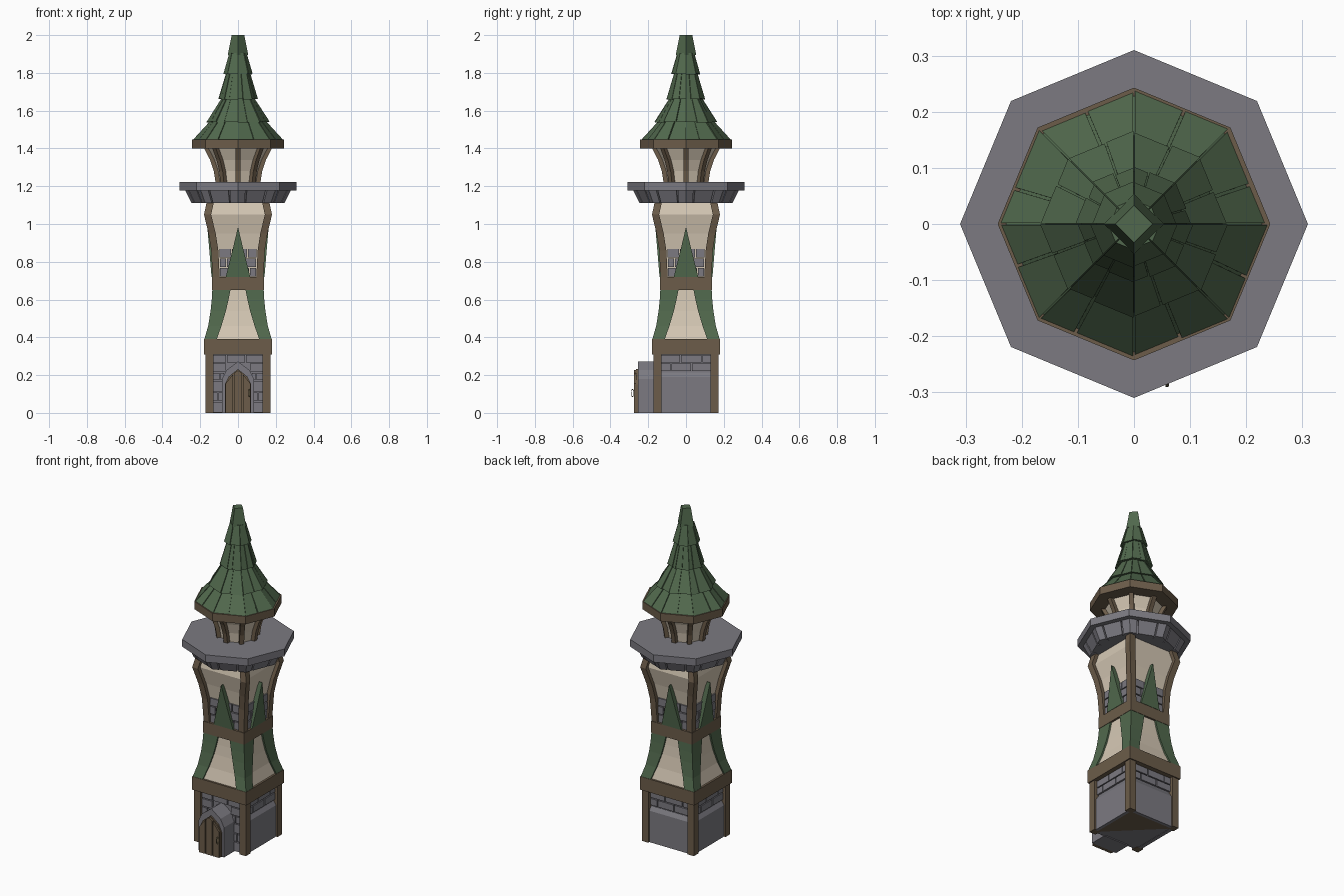
import bpy, bmesh, math, random
from mathutils import Matrix, Vector

if "Cube" in bpy.data.objects:
    bpy.data.objects.remove(bpy.data.objects["Cube"])

random.seed(4)


def material(name, rgb):
    m = bpy.data.materials.new(name)
    m.diffuse_color = (*rgb, 1)
    m.use_nodes = True
    m.node_tree.nodes["Principled BSDF"].inputs["Base Color"].default_value = m.diffuse_color
    return m


STONE = material("grey stone", (0.20, 0.195, 0.22))
PLASTER = material("cream plaster", (0.67, 0.58, 0.46))
TILE = material("green tile", (0.082, 0.14, 0.074))
WOOD = material("brown timber", (0.15, 0.108, 0.068))
METAL = material("dull brass", (0.20, 0.17, 0.09))

QUARTERS = [i * math.pi / 2 for i in range(4)]
EIGHTHS = [i * math.pi / 4 for i in range(8)]


def loft(name, solids, mat, angles=(0,)):
    """Skin each list of rings into a closed solid, repeated around z."""
    bm = bmesh.new()
    for a in angles:
        rot = Matrix.Rotation(a, 3, 'Z')
        for rings in solids:
            vs = [[bm.verts.new(rot @ Vector(p)) for p in r] for r in rings]
            n = len(rings[0])
            for lo, hi in zip(vs, vs[1:]):
                for i in range(n):
                    j = (i + 1) % n
                    bm.faces.new((lo[i], lo[j], hi[j], hi[i]))
            bm.faces.new(vs[0][::-1])
            bm.faces.new(vs[-1])
    bmesh.ops.recalc_face_normals(bm, faces=bm.faces)
    me = bpy.data.meshes.new(name)
    bm.to_mesh(me)
    bm.free()
    me.materials.append(mat)
    ob = bpy.data.objects.new(name, me)
    bpy.context.collection.objects.link(ob)
    return ob


def rect(x0, x1, y0, y1, z):
    return [(x0, y0, z), (x1, y0, z), (x1, y1, z), (x0, y1, z)]


def box(x0, x1, y0, y1, z0, z1):
    return [rect(x0, x1, y0, y1, z0), rect(x0, x1, y0, y1, z1)]


def square(h, z):
    return rect(-h, h, -h, h, z)


def ngon(r, z, n=8):
    return [(r * math.cos(2 * math.pi * i / n), r * math.sin(2 * math.pi * i / n), z) for i in range(n)]


def courses(rows, y0, y1, gap=0.006):
    """Bricks on a wall: each row is (z0, z1, x joints)."""
    return [box(a + gap / 2, b - gap / 2, y0, y1, z0 + gap / 2, z1 - gap / 2)
            for z0, z1, xs in rows for a, b in zip(xs, xs[1:])]


# ---- Square stone base
loft("base_core", [[square(0.145, 0.002), square(0.145, 0.32)]], STONE)
loft("base_floor", [[[(-.145, .145, z), (.145, -.145, z), (.145, .145, z)] for z in (0, 0.004)]], WOOD)
loft("base_apron", [[rect(-.135, .135, -.163, -.14, 0), rect(-.135, .135, -.163, -.14, .19),
                     rect(-.135, .135, -.148, -.14, .215)]], STONE, QUARTERS[1:])
loft("base_upper_bricks", [b for b in courses([
    (.22, .265, (-.132, -.08, .03, .132)), (.265, .31, (-.132, -.03, .085, .132))], -.156, -.14)],
    STONE, QUARTERS[1:])
side_rows = [(0, .06, (.07, .132)), (.06, .11, (.07, .105, .132)), (.11, .17, (.07, .132)),
             (.17, .215, (.07, .095, .132)), (.215, .265, (.06, .132))]
mirrored = [(z0, z1, tuple(-x for x in reversed(xs))) for z0, z1, xs in side_rows]
loft("base_front_bricks", courses(side_rows + mirrored + [(.265, .31, (-.132, -.06, .04, .132))],
                                  -.158, -.14), STONE)
loft("base_posts", [box(.13, .173, .13, .173, 0, .32)], WOOD, QUARTERS)
loft("lower_beam", [[square(.18, .31), square(.18, .39)]], WOOD)


# ---- Pointed door porch
def arch(w, spring, top, y):
    half = [(w, 0), (w, spring), (w * .72, spring + (top - spring) * .5)]
    pts = half + [(0, top)] + [(-x, z) for x, z in reversed(half)]
    return [(x, y, z) for x, z in pts]


loft("porch", [[arch(.085, .18, .272, y) for y in (-.255, -.15)]], STONE)
loft("door_back", [[arch(.07, .15, .232, y) for y in (-.264, -.25)]], WOOD)


def plank(x0, x1, h0, h1):
    return [[(x0, y, 0), (x1, y, 0), (x1, y, h1), (x0, y, h0)] for y in (-.276, -.26)]


loft("door_planks", [plank(-.066, -.026, .155, .205), plank(-.021, 0, .21, .226), plank(0, .021, .226, .21),
                     plank(.026, .066, .205, .155)], WOOD)
bpy.ops.mesh.primitive_torus_add(major_segments=10, minor_segments=4, major_radius=.02, minor_radius=.003,
                                 location=(.06, -.283, .105), rotation=(math.pi / 2, 0, math.pi / 2 - .2))
bpy.context.object.name = "door_handle"
bpy.context.object.data.materials.append(METAL)
bpy.context.object.scale = (.35, 1, 1)

# ---- Flared skirt: plaster panels between green tiled corners
skirt = [(.39, .178, .112), (.46, .158, .088), (.54, .145, .064), (.60, .139, .050), (.65, .136, .040)]
loft("skirt_panels", [[square(h - .01, z) for z, h, e in skirt]], PLASTER)
loft("skirt_corners", [[[(h, h, z), (e, h, z), (e, h - .02, z), (h - .02, h - .02, z), (h - .02, e, z), (h, e, z)]
                        for z, h, e in skirt]], TILE, QUARTERS)
loft("upper_beam", [[square(.138, .65), square(.138, .72)]], WOOD)

# ---- Upper storey with curved corner posts
storey = [(.72, .135), (.86, .142), (.95, .156), (1.05, .180), (1.115, .166)]
loft("storey_walls", [[square(h - .022, z) for z, h in storey]], PLASTER)
loft("storey_posts", [[rect(h - .038, h, h - .038, h, z) for z, h in storey]], WOOD, QUARTERS)
loft("storey_bricks", courses([
    (.72, .77, (-.097, -.02, .06, .097)), (.77, .82, (-.099, -.06, .03, .099)),
    (.82, .87, (-.101, -.035, .05, .101))], -.129, -.105), STONE, QUARTERS)
loft("storey_spikes", [[rect(-.065, .065, -.14, -.115, .72), rect(-.032, .032, -.151, -.12, .85),
                        rect(-.001, .001, -.162, -.138, .98)]], TILE, QUARTERS)

# ---- Octagonal stone balcony
loft("balcony_core", [[ngon(.232, 1.112), ngon(.268, 1.185)]], STONE)
loft("balcony_slab", [[ngon(.31, 1.178), ngon(.31, 1.222)]], STONE)


def side_piece(r0, z0, r1, z1, a, b, t, n=8, taper=0.0):
    """Slab on one side of an n-sided cone, between fractions a and b of that side."""
    def ring(r, z, a, b):
        out = []
        for rr, f in ((r, a), (r, b), (r - t, b), (r - t, a)):
            p, q = Vector(ngon(rr, z, n)[0]), Vector(ngon(rr, z, n)[1])
            out.append(tuple(p.lerp(q, f)))
        return out
    return [ring(r0, z0, a, b), ring(r1, z1, a + taper, b - taper)]


loft("balcony_corbels", [side_piece(.245, 1.11, .28, 1.18, a, b, .03)
                         for a, b in ((0, .2), (.24, .74), (.78, 1))], STONE, EIGHTHS)

# ---- Lantern room under the roof
lantern = [(1.215, .118), (1.28, .128), (1.34, .148), (1.405, .182)]
loft("lantern_walls", [[ngon(r - .018, z) for z, r in lantern]], PLASTER)
loft("lantern_posts", [[rect(r - .032, r, -.013, .013, z) for z, r in lantern]], WOOD, EIGHTHS)
loft("roof_ring", [[ngon(.243, 1.40), ngon(.243, 1.447)]], WOOD)

# ---- Tiered roof of overlapping tiles
tiers = [(1.447, .236, 1.55, .142), (1.54, .166, 1.672, .082), (1.662, .103, 1.805, .060),
         (1.795, .076, 1.905, .044)]
for i, (z0, r0, z1, r1) in enumerate(tiers):
    loft(f"roof_core_{i + 1}", [[ngon(r0 - .008, z0), ngon(r1 - .006, z1)]], TILE)
    for k, ang in enumerate(EIGHTHS):
        split = random.uniform(.35, .65)
        spans = ((.01, split - .015), (split + .015, .99)) if i < 3 else ((.02, .98),)
        tiles = []
        for a, b in spans:
            lift = random.uniform(-.003, .003)
            tiles.append(side_piece(r0 + lift, z0 + random.uniform(-.003, .003) * (i > 0),
                                    r1 + lift, z1, a, b, .014, taper=.01))
        loft(f"roof_tiles_{i + 1}_{k + 1}", tiles, TILE, (ang,))
loft("roof_tip", [[ngon(.054, 1.895, 4), ngon(.033, 2.0, 4)]], TILE)
